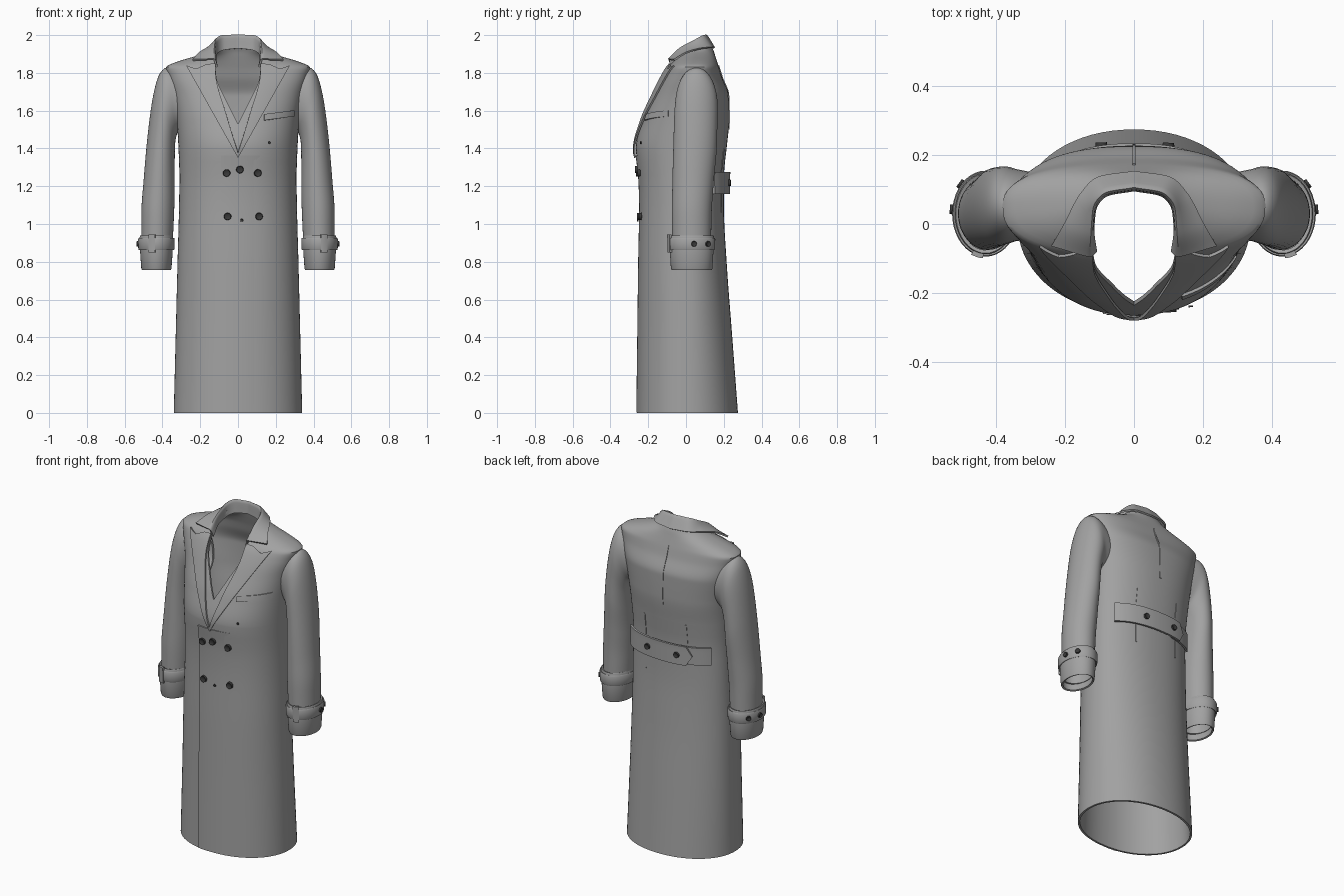
import bpy, bmesh, math
from mathutils import Vector

if "Cube" in bpy.data.objects:
    bpy.data.objects.remove(bpy.data.objects["Cube"])


def material(name, c):
    m = bpy.data.materials.new(name)
    m.diffuse_color = (c, c, c, 1)
    m.use_nodes = True
    m.node_tree.nodes["Principled BSDF"].inputs["Base Color"].default_value = m.diffuse_color
    return m


CLOTH = material("grey cloth", 0.36)
DARK = material("dark button", 0.04)


def curve(tab, t):
    """Smooth interpolation of rows (t, a, b, ...) without overshoot."""
    t = min(max(t, tab[0][0]), tab[-1][0])
    i = 0
    while i < len(tab) - 2 and t > tab[i + 1][0]:
        i += 1
    h = tab[i + 1][0] - tab[i][0]
    s = (t - tab[i][0]) / h

    def slope(j, k):
        if j == 0 or j == len(tab) - 1:
            a = min(j, len(tab) - 2)
            return (tab[a + 1][k] - tab[a][k]) / (tab[a + 1][0] - tab[a][0])
        d0 = (tab[j][k] - tab[j - 1][k]) / (tab[j][0] - tab[j - 1][0])
        d1 = (tab[j + 1][k] - tab[j][k]) / (tab[j + 1][0] - tab[j][0])
        return 0 if d0 * d1 <= 0 else 2 * d0 * d1 / (d0 + d1)

    out = []
    for k in range(1, len(tab[0])):
        p, q = tab[i][k], tab[i + 1][k]
        out.append(p * (2*s**3 - 3*s*s + 1) + q * (3*s*s - 2*s**3)
                   + h * slope(i, k) * (s**3 - 2*s*s + s) + h * slope(i + 1, k) * (s**3 - s*s))
    return out


def grid(name, rows, closed=False, thick=0.01, offset=-1, mirror=False):
    """Skin rows of points into a sheet, then thicken it."""
    bm = bmesh.new()
    vs = [[bm.verts.new(p) for p in r] for r in rows]
    n = len(rows[0])
    for a, b in zip(vs, vs[1:]):
        for c in range(n if closed else n - 1):
            d = (c + 1) % n
            bm.faces.new((a[c], a[d], b[d], b[c]))
    bmesh.ops.remove_doubles(bm, verts=bm.verts, dist=0.0003)
    me = bpy.data.meshes.new(name)
    bm.to_mesh(me)
    bm.free()
    me.materials.append(CLOTH)
    ob = bpy.data.objects.new(name, me)
    bpy.context.collection.objects.link(ob)
    if mirror:
        ob.modifiers.new("mirror", 'MIRROR')
    sol = ob.modifiers.new("cloth thickness", 'SOLIDIFY')
    sol.thickness, sol.offset = thick, offset
    return ob


# height, half width, front y, back y, widest y, squareness
BODY = [(0, .34, -.26, .275, .01, 2.1), (.4, .33, -.255, .245, .01, 2.1),
        (.8, .32, -.25, .215, .01, 2.15), (1.1, .312, -.245, .2, .02, 2.2),
        (1.25, .31, -.25, .2, .02, 2.2), (1.4, .315, -.266, .215, .03, 2.2),
        (1.55, .325, -.23, .228, .04, 2.3), (1.68, .345, -.175, .226, .05, 2.4),
        (1.78, .37, -.125, .19, .05, 2.5), (1.83, .382, -.095, .175, .05, 2.5),
        (1.86, .32, -.07, .165, .05, 2.4), (1.89, .22, -.04, .155, .05, 2.3),
        (1.92, .14, 0, .145, .06, 2.2), (1.94, .12, .03, .135, .07, 2.2)]
NECK = [(1.53, 0), (1.65, .06), (1.78, .115), (1.85, .12), (1.92, .117), (1.94, .108)]


def surf(x, z, side, lift=0):
    """Point on the coat front (side -1) or back (side 1), raised by lift."""
    w, yf, yb, cy, n = curve(BODY, z)
    c = max(0, 1 - (abs(x) / w) ** n) ** (1 / n)
    r = yb - cy if side > 0 else cy - yf
    return (x, cy + side * (r * c + lift), z)


def patch(name, f, side=-1, nu=14, nv=10, thick=0.01, mirror=False):
    """Sheet lying on the coat; f(u, v) gives x, z, lift."""
    rows = [[surf(*f(u / nu, v / nv)[:2], side, f(u / nu, v / nv)[2])
             for u in range(nu + 1)] for v in range(nv + 1)]
    return grid(name, rows, thick=thick, mirror=mirror)


def button(loc, normal, r=0.02, name="button"):
    bm = bmesh.new()
    bmesh.ops.create_cone(bm, cap_ends=True, segments=20, radius1=r, radius2=r * .9, depth=r * .7)
    top = [f for f in bm.faces if f.normal.z > .9]
    bmesh.ops.inset_region(bm, faces=top, thickness=r * .25, depth=0)
    bmesh.ops.translate(bm, verts=top[0].verts, vec=(0, 0, -r * .2))
    q = Vector(normal).to_track_quat('Z', 'Y')
    bmesh.ops.transform(bm, matrix=q.to_matrix().to_4x4(), verts=bm.verts)
    bmesh.ops.translate(bm, verts=bm.verts, vec=loc)
    me = bpy.data.meshes.new(name)
    bm.to_mesh(me)
    bm.free()
    me.materials.append(DARK)
    bpy.context.collection.objects.link(bpy.data.objects.new(name, me))


# coat body with open front neckline
rows = []
for z in [i * .07 for i in range(20)] + [1.4 + .54 * i / 54 for i in range(55)]:
    w, yf, yb, cy, n = curve(BODY, z)
    t0 = math.asin(min(1, (curve(NECK, z)[0] / w) ** (n / 2)))
    row = []
    for i in range(73):
        t = t0 + (2 * math.pi - 2 * t0) * i / 72
        s, c = math.sin(t), math.cos(t)
        x = math.copysign(w * abs(s) ** (2 / n), s)
        r = (cy - yf) if c > 0 else (yb - cy)
        row.append((x if abs(s) > 1e-6 else 0, cy - math.copysign(r * abs(c) ** (2 / n), c), z))
    rows.append(row)
grid("coat_body", rows, thick=.012)

# front overlap, its raised edge left of centre
patch("front_overlap", lambda u, v: (-.09 + .29 * u, .002 + 1.36 * v, .006 - .01 * u), nv=30, thick=.006)

# lapels with pointed peaks
ROLL = [(0, 0, 1.375), (.45, .062, 1.58), (.85, .118, 1.79), (1, .12, 1.85)]


def lapel(u, v):
    xi, zi = curve(ROLL, v)
    xo, zo = .275 * v, 1.35 + .49 * v
    dip = .022 * max(0, 1 - abs(u - .65) / .35) * max(0, v - .9) * 10
    return xi + (xo - xi) * u, zi + (zo - zi) * u - dip, .015 - .003 * u


patch("lapel", lapel, nu=14, nv=24, thick=.009, mirror=True)

# collar: inner edge, roll line and outer edge from front tip to centre back
COLLAR = [(0, .112, -.08, 1.83, .13, -.092, 1.872, .24, -.062, 1.868),
          (1, .12, -.02, 1.88, .127, -.03, 1.93, .2, .005, 1.908),
          (2, .115, .04, 1.9, .12, .045, 1.97, .155, .085, 1.93),
          (3, .08, .085, 1.92, .083, .092, 1.995, .1, .135, 1.935),
          (4, 0, .1, 1.93, 0, .107, 1.998, 0, .15, 1.932)]
rows = []
for i in range(33):
    p = curve(COLLAR, i / 8)
    keys = [(0, *p[0:3]), (1, *p[3:6]), (2, *p[6:9])]
    rows.append([curve(keys, j / 6) for j in range(13)])
grid("collar", rows, thick=.01, offset=0, mirror=True)

# sleeves: inner x, z; outer x, z; centre y; half depth
SLEEVE = [(-.15, .24, 1.52, .30, 1.80, .05, .095), (0, .31, 1.5, .378, 1.828, .055, .105),
          (.08, .325, 1.47, .412, 1.80, .055, .112), (.2, .333, 1.42, .445, 1.70, .052, .115),
          (.4, .335, 1.32, .475, 1.5, .048, .115), (.6, .335, 1.18, .498, 1.25, .037, .109),
          (.8, .34, 1.02, .512, 1.04, .03, .105), (1, .352, .8, .512, .8, .03, .1)]
rows = []
for i in range(41):
    xi, zi, xo, zo, yc, ry = curve(SLEEVE, 1 - 1.15 * i / 40)
    rows.append([((xi + xo) / 2 + (xo - xi) / 2 * math.cos(a), yc + ry * math.sin(a),
                  (zi + zo) / 2 + (zo - zi) / 2 * math.cos(a))
                 for a in [2 * math.pi * k / 40 for k in range(40)]])
grid("sleeve", rows, closed=True, mirror=True)


# cuffs, cuff straps and strap loops
def band(name, levels, a0=0, a1=2 * math.pi, thick=.01):
    full = a1 - a0 > 6.28
    n = 40 if full else 8
    rows = [[(.432 + rx * math.cos(a), .03 + ry * math.sin(a), z)
             for a in [a0 + (a1 - a0) * k / n for k in range(n if full else n + 1)]]
            for z, rx, ry in levels]
    grid(name, rows, closed=full, thick=thick, mirror=True)


band("cuff", [(.757, .077, .106), (.765, .08, .11), (.85, .086, .115), (.93, .089, .118), (.938, .086, .115)])
band("cuff_strap", [(.862, .093, .121), (.868, .096, .124), (.92, .097, .125), (.926, .094, .122)], thick=.012)
band("strap_loop", [(.85, .1, .128), (.945, .102, .13)], -1.5, -1.15, .014)
for s in (1, -1):
    for a in (.1, .75):
        c, d = math.cos(a), math.sin(a)
        button((s * (.432 + .099 * c), .03 + .127 * d, .895), (s * c / .096, d / .124, 0), .015, "cuff_button")

# breast pocket welt
patch("breast_pocket", lambda u, v: (.14 + .16 * u, 1.55 + .02 * u + .032 * v, .009), nv=3, thick=.012)

# front buttons
for x, z, r in [(-.06, 1.27, .02), (.01, 1.288, .02), (.105, 1.27, .02), (-.055, 1.04, .02),
                (.112, 1.04, .02), (.02, 1.02, .008), (.165, 1.43, .007)]:
    button(surf(x, z, -1, .01), (x * .6, -1, 0), r, "front_button")

# half belt on the back: under piece and pointed over piece
patch("belt_under", lambda u, v: (-.1 - .17 * u, 1.165 + .105 * v, .022), 1, thick=.012)
patch("belt_over", lambda u, v: (.27 - (.42 + .035 * (1 - abs(2 * v - 1))) * u, 1.16 + .115 * v, .034),
      1, nu=24, thick=.012)
for x in (.1, -.095):
    button(surf(x, 1.218, 1, .037), (x * .5, 1, 0), .018, "belt_button")

# back seam and darts
patch("back_seam", lambda u, v: (.005 - .01 * u, 1.5 + .34 * v, .004), 1, nu=2, thick=.006)
for x in (.14, -.14):
    patch("back_dart", lambda u, v: (x + .004 - .008 * u, 1.06 + .34 * v, .003), 1, nu=2, thick=.005)

# bake modifiers and smooth
for ob in bpy.context.collection.objects:
    ob.select_set(True)
    bpy.context.view_layer.objects.active = ob
bpy.ops.object.convert(target='MESH')
bpy.ops.object.shade_smooth_by_angle(angle=math.radians(40))
